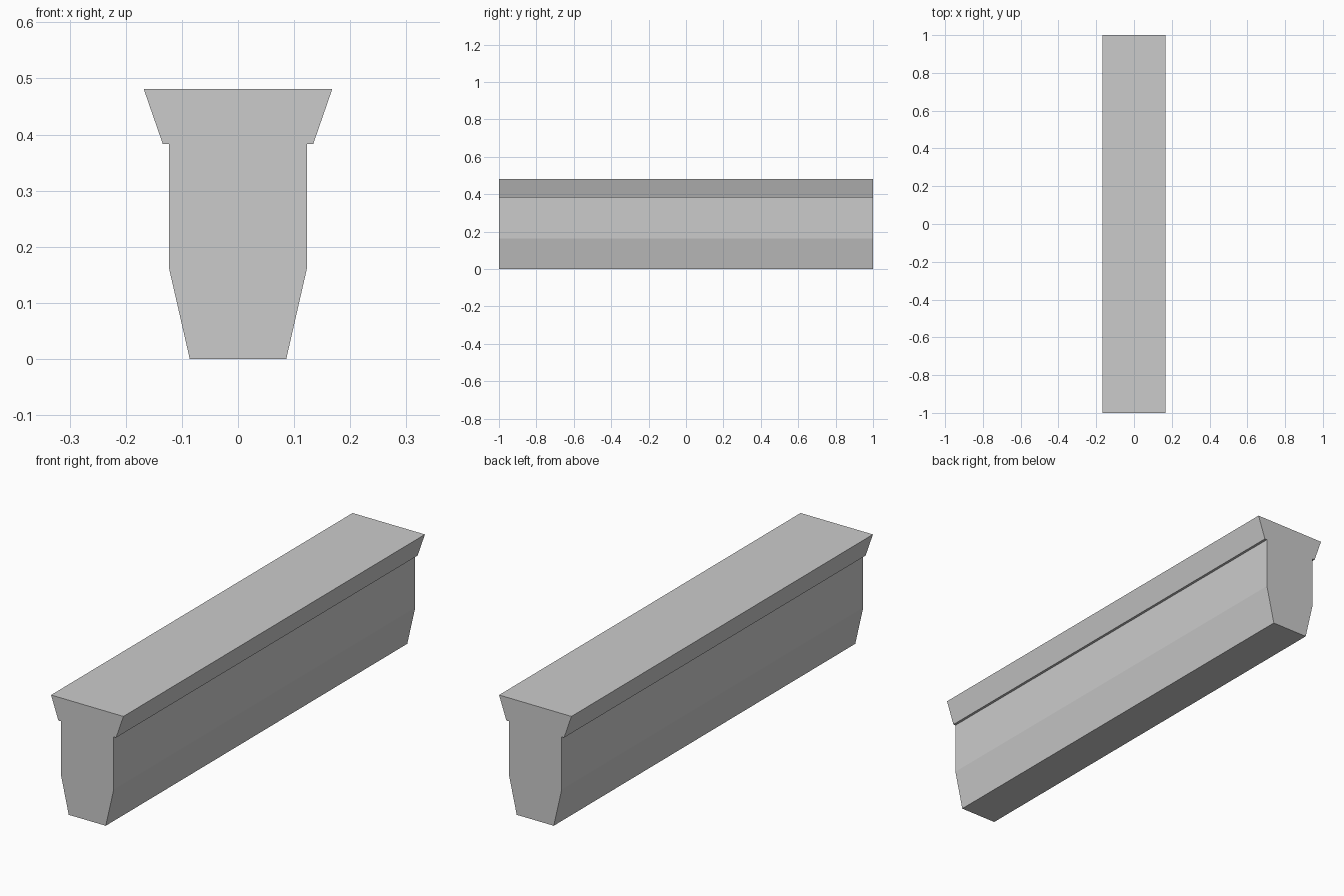
import bpy
import bmesh

if "Cube" in bpy.data.objects:
    bpy.data.objects.remove(bpy.data.objects["Cube"])

LENGTH = 2.0

# Plain grey finish
grey = bpy.data.materials.new("grey")
grey.use_nodes = True
colour = (0.6, 0.6, 0.6, 1)
grey.diffuse_color = colour
grey.node_tree.nodes["Principled BSDF"].inputs["Base Color"].default_value = colour


def beam(name, half_profile):
    """Mirror a half profile (x, z) listed bottom to top and extrude it along y."""
    outline = half_profile + [(-x, z) for x, z in reversed(half_profile)]
    bm = bmesh.new()
    front = bm.faces.new([bm.verts.new((x, -LENGTH / 2, z)) for x, z in outline])
    extruded = bmesh.ops.extrude_face_region(bm, geom=[front], use_keep_orig=True)
    moved = [v for v in extruded["geom"] if isinstance(v, bmesh.types.BMVert)]
    bmesh.ops.translate(bm, verts=moved, vec=(0, LENGTH, 0))
    bmesh.ops.recalc_face_normals(bm, faces=bm.faces)
    mesh = bpy.data.meshes.new(name)
    bm.to_mesh(mesh)
    bm.free()
    mesh.materials.append(grey)
    obj = bpy.data.objects.new(name, mesh)
    bpy.context.collection.objects.link(obj)
    return obj


# Body with a tapered foot
beam("beam_body", [(0.086, 0), (0.123, 0.162), (0.123, 0.383)])

# Flared cap overhanging the body
beam("beam_cap", [(0.134, 0.383), (0.168, 0.481)])
